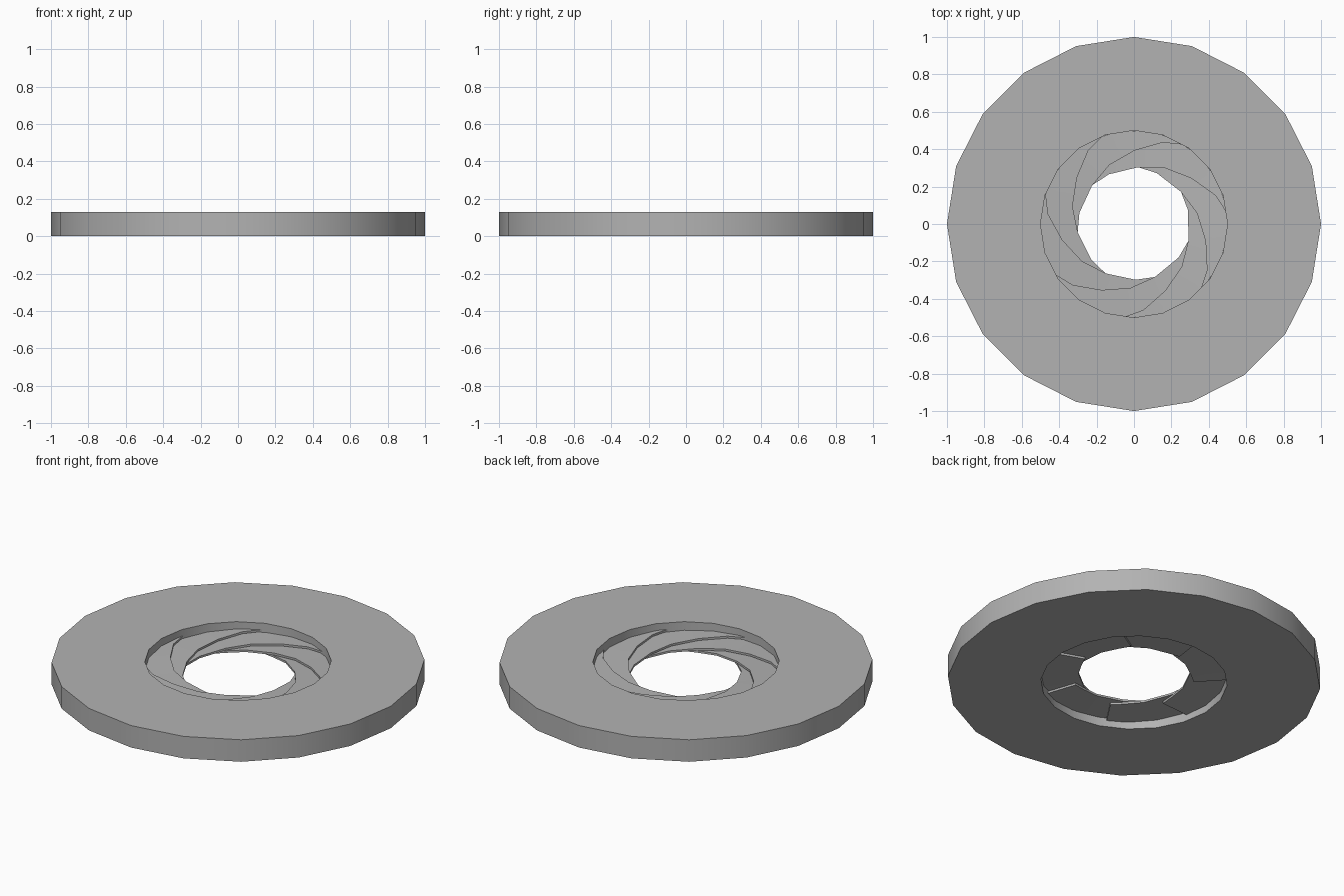
import bpy, bmesh
from math import cos, sin, radians, tau

cube = bpy.data.objects.get("Cube")
if cube:
    bpy.data.objects.remove(cube)

SIDES, BLADES = 20, 7
HEIGHT = 0.13
BLADE_TOP, BLADE_THICK = 0.092, 0.012
STEP = 0.016            # drop between neighbouring blades
START = 110             # angle of the first blade tip

grey = bpy.data.materials.new("grey metal")
grey.use_nodes = True
colour = (0.45, 0.45, 0.45, 1)
grey.diffuse_color = colour
grey.node_tree.nodes["Principled BSDF"].inputs["Base Color"].default_value = colour


def polar(r, degrees, z):
    return (r * cos(radians(degrees)), r * sin(radians(degrees)), z)


def finish(bm, name):
    bmesh.ops.recalc_face_normals(bm, faces=bm.faces)
    mesh = bpy.data.meshes.new(name)
    bm.to_mesh(mesh)
    bm.free()
    mesh.materials.append(grey)
    obj = bpy.data.objects.new(name, mesh)
    bpy.context.collection.objects.link(obj)
    bpy.ops.object.select_all(action='DESELECT')
    obj.select_set(True)
    bpy.context.view_layer.objects.active = obj
    bpy.ops.object.shade_smooth_by_angle(angle=radians(30))
    return obj


# Flat outer ring: a rectangular section swept around z
bm = bmesh.new()
section = [(1, 0), (1, HEIGHT), (0.5, HEIGHT), (0.5, 0)]
loops = [[bm.verts.new(polar(r, 360 * i / SIDES, z)) for r, z in section]
         for i in range(SIDES)]
for i in range(SIDES):
    a, b = loops[i], loops[(i + 1) % SIDES]
    for j in range(4):
        k = (j + 1) % 4
        bm.faces.new((a[j], b[j], b[k], a[k]))
finish(bm, "outer_ring")

# Inner edge of one iris blade: radius and angle from its tip
INNER = [(0.498, 0), (0.462, 12), (0.393, 31), (0.342, 54),
         (0.304, 79), (0.298, 110), (0.306, 131), (0.325, 143)]
OUTER_R, OUTER_END = 0.505, 137


def height(angle):
    return BLADE_TOP - STEP * angle * BLADES / 360


def blade(index):
    """Thin curved plate sloping down from its tip, so the blades overlap."""
    turn = START + 360 * index / BLADES
    bm = bmesh.new()
    rows = []
    last = len(INNER) - 1
    for i, (r, angle) in enumerate(INNER):
        outer = OUTER_END * i / last
        row = []
        for radius, a in ((r, angle), (OUTER_R, outer)):
            for drop in (0, BLADE_THICK):
                row.append(bm.verts.new(polar(radius, turn + a, height(a) - drop)))
        rows.append(row)
    for a, b in zip(rows, rows[1:]):
        for p, q in ((0, 2), (2, 3), (3, 1), (1, 0)):
            bm.faces.new((a[p], a[q], b[q], b[p]))
    for row in (rows[0], rows[-1]):
        bm.faces.new((row[0], row[2], row[3], row[1]))
    finish(bm, f"iris_blade_{index + 1}")


for n in range(BLADES):
    blade(n)
